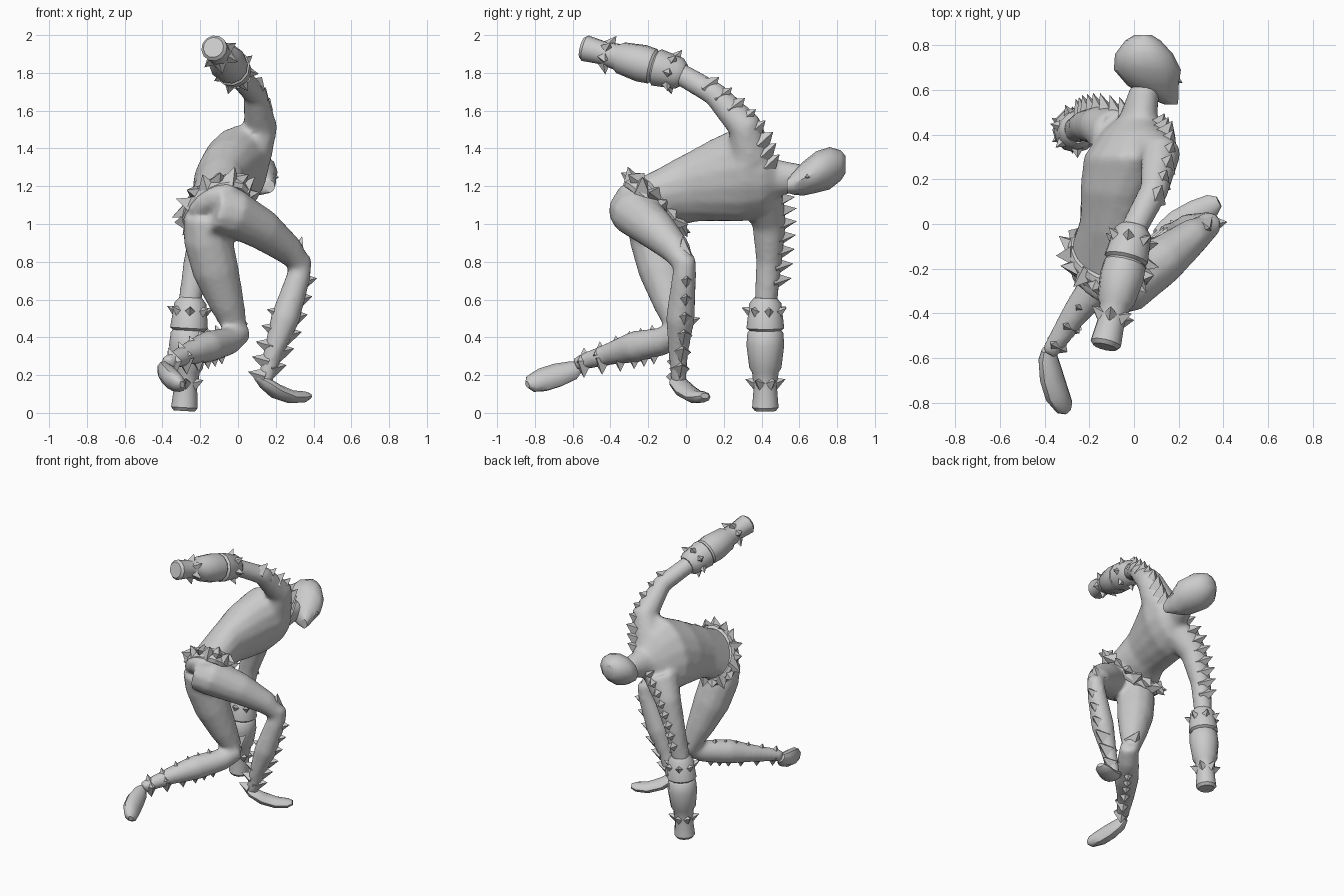
import bpy, bmesh, math
from mathutils import Vector as V

if "Cube" in bpy.data.objects:
    bpy.data.objects.remove(bpy.data.objects["Cube"])

def loft(bm, sections, n=12):
    """Skin elliptical sections (centre, half-axis A, half-axis B) into a closed tube."""
    rings = []
    for c, a, b in sections:
        rings.append([bm.verts.new(V(c) + V(a) * math.cos(2 * math.pi * i / n)
                                   + V(b) * math.sin(2 * math.pi * i / n)) for i in range(n)])
    for r, s in zip(rings, rings[1:]):
        for i in range(n):
            j = (i + 1) % n
            bm.faces.new((r[i], r[j], s[j], s[i]))
    bm.faces.new(rings[0][::-1])
    bm.faces.new(rings[-1])

def tube(bm, pts, n=12, ref=(1, 0, .1), flat=1):
    """Tube through (x, y, z, radius) points."""
    ps = [V(p[:3]) for p in pts]
    secs = []
    for i, p in enumerate(ps):
        t = (ps[min(i + 1, len(ps) - 1)] - ps[max(i - 1, 0)]).normalized()
        a = t.cross(V(ref)).normalized()
        secs.append((p, a * pts[i][3], a.cross(t) * pts[i][3] * flat))
    loft(bm, secs, n)

def spike(bm, p, d, r=.05, h=.09, along=(0, 0, 1)):
    """Four-sided pyramid at p pointing along d."""
    d = V(d).normalized()
    a = d.cross(V(along)).normalized()
    b = d.cross(a)
    base = [bm.verts.new(V(p) - d * .03 + v * r) for v in (a, b, -a, -b)]
    tip = bm.verts.new(V(p) + d * h)
    bm.faces.new(base[::-1])
    for i in range(4):
        bm.faces.new((base[i], base[(i + 1) % 4], tip))

def spike_row(bm, path, d, n, r=.05, h=.08):
    """Evenly spread n spikes along a polyline."""
    ps = [V(p) for p in path]
    for k in range(n):
        u = k / (n - 1) * (len(ps) - 1)
        i = min(int(u), len(ps) - 2)
        spike(bm, ps[i].lerp(ps[i + 1], u - i), d, r, h, ps[i + 1] - ps[i])

def finish(bm, name, smooth=None):
    bmesh.ops.recalc_face_normals(bm, faces=bm.faces)
    me = bpy.data.meshes.new(name)
    bm.to_mesh(me)
    bm.free()
    ob = bpy.data.objects.new(name, me)
    bpy.context.collection.objects.link(ob)
    if smooth:
        bpy.context.view_layer.objects.active = ob
        ob.select_set(True)
        bpy.ops.object.shade_smooth_by_angle(angle=math.radians(smooth))
        ob.select_set(False)
    return ob

# body: torso and limbs blended into one smooth skin
body = bmesh.new()
loft(body, [
    ((-.13, -.30, 1.07), (.01, -.05, .05), (.08, -.01, .02)),
    ((-.13, -.25, 1.08), (.02, -.11, .11), (.14, -.02, .04)),
    ((-.12, -.15, 1.11), (.02, -.12, .12), (.16, -.02, .04)),
    ((-.10, .00, 1.18), (.03, -.05, .17), (.14, 0, 0)),
    ((-.07, .15, 1.23), (.06, -.02, .215), (.16, 0, -.04)),
    ((-.03, .30, 1.27), (.10, 0, .25), (.17, 0, -.07)),
    ((.00, .41, 1.25), (.08, 0, .20), (.13, 0, -.05)),
    ((.02, .48, 1.24), (.03, 0, .10), (.08, 0, -.02)),
    ((.05, .62, 1.25), (0, 0, .065), (.065, 0, 0))], 16)
limbs = {
    "raised arm": [(.06, .34, 1.36, .12), (.12, .31, 1.52, .09), (.09, .15, 1.69, .065), (-.01, -.04, 1.80, .06)],
    "lowered arm": [(-.08, .40, 1.14, .12), (-.16, .44, 1.0, .09), (-.22, .44, .80, .07), (-.26, .42, .56, .06)],
    "planted thigh": [(-.13, -.30, 1.08, .12), (-.03, -.27, 1.06, .13), (.13, -.16, .97, .11), (.27, -.05, .86, .08), (.35, .0, .77, .05)],
    "planted shin": [(.34, .0, .83, .055), (.32, -.01, .72, .065), (.25, -.03, .5, .078), (.19, -.04, .33, .055), (.14, -.04, .16, .04)],
    "kneeling thigh": [(-.17, -.20, 1.05, .12), (-.16, -.17, .92, .13), (-.12, -.13, .76, .125), (-.06, -.08, .58, .095), (.0, -.03, .41, .055)],
    "kneeling shin": [(.02, -.03, .43, .06), (-.05, -.12, .38, .075), (-.16, -.27, .35, .085), (-.27, -.41, .31, .06), (-.38, -.58, .26, .04)],
}
for pts in limbs.values():
    tube(body, pts)
ob = finish(body, "body")
rm = ob.modifiers.new("blend", 'REMESH')
rm.mode = 'VOXEL'
rm.voxel_size = .018
rm.use_smooth_shade = True
sm = ob.modifiers.new("soften", 'SMOOTH')
sm.factor = .5
sm.iterations = 5

# head with jaw and nose, face turned to +x
head = bmesh.new()
loft(head, [(c, (rx, 0, 0), (0, 0, rz)) for c, rx, rz in (
    ((.165, .535, 1.20), .03, .035), ((.125, .57, 1.215), .075, .06),
    ((.085, .62, 1.24), .115, .09), ((.06, .69, 1.275), .15, .11),
    ((.045, .76, 1.295), .13, .112), ((.04, .82, 1.31), .08, .08),
    ((.04, .845, 1.315), .04, .045))], 12)
spike(head, (.19, .645, 1.25), (1, -.5, -.1), .04, .03, (0, 1, 0))
finish(head, "head", 40)

# feet
foot = bmesh.new()
tube(foot, [(.10, -.05, .19, .03), (.14, -.04, .16, .055), (.20, .0, .115, .065),
            (.28, .05, .085, .06), (.35, .085, .085, .05), (.38, .10, .09, .025)], 10, (0, 0, 1), .6)
finish(foot, "planted_foot", 40)
foot = bmesh.new()
tube(foot, [(-.39, -.56, .25, .03), (-.385, -.60, .225, .055), (-.37, -.68, .20, .068),
            (-.345, -.76, .175, .068), (-.31, -.82, .155, .05), (-.295, -.84, .15, .02)], 10, (1, -.1, .5), .75)
finish(foot, "trailing_foot", 40)

# gauntlets: flared cuff, forearm guard and fist, with spike collars
def gauntlet(name, start, end):
    bm = bmesh.new()
    s, e = V(start), V(end)
    prof = ((0, .06), (.05, .085), (.27, .10), (.29, .085), (.31, .095), (.42, .10),
            (.62, .085), (.66, .07), (.8, .062), (.97, .07), (1, .055))
    tube(bm, [(*s.lerp(e, t), r) for t, r in prof], 12)
    ax = (e - s).normalized()
    a = ax.cross(V((1, 0, .1))).normalized()
    b = ax.cross(a)
    for t, r, n, lean in ((.12, .08, 7, -.45), (.75, .06, 6, -.4)):
        for i in range(n):
            w = 2 * math.pi * i / n
            d = a * math.cos(w) + b * math.sin(w)
            spike(bm, s.lerp(e, t) + d * r, d + ax * lean, .045, .05, ax)
    finish(bm, name, 35)

gauntlet("raised_gauntlet", (.0, -.01, 1.79), (-.13, -.55, 1.935))
gauntlet("lowered_gauntlet", (-.25, .42, .61), (-.285, .42, .01))

# spikes along the arms
bm = bmesh.new()
spike_row(bm, [(.10, .13, 1.74), (.15, .29, 1.61), (.15, .41, 1.47), (.11, .45, 1.33)], (.35, .6, .5), 8, .06, .065)
finish(bm, "raised_arm_spikes")
bm = bmesh.new()
spike_row(bm, [(-.04, .49, 1.19), (-.14, .51, 1.05), (-.20, .50, .88), (-.235, .48, .70)], (-.3, .9, .15), 8, .055, .085)
finish(bm, "lowered_arm_spikes")

# spikes along the shins and over the knees
bm = bmesh.new()
spike_row(bm, [(.36, .0, .70), (.30, -.01, .46), (.20, -.03, .24)], (.9, .15, .2), 6, .055, .06)
spike_row(bm, [(.21, -.04, .53), (.15, -.05, .36), (.11, -.06, .20)], (-.8, -.1, .25), 5, .05, .06)
spike(bm, (.32, -.01, .86), (.25, -.1, 1), .055, .08, (1, 1, 0))
finish(bm, "planted_shin_spikes")
bm = bmesh.new()
spike_row(bm, [(-.10, -.18, .41), (-.21, -.33, .37), (-.35, -.54, .29)], (-.35, 0, 1), 6, .055, .06)
spike_row(bm, [(-.09, -.17, .31), (-.18, -.30, .28), (-.34, -.54, .24)], (.1, 0, -1), 6, .055, .055)
spike(bm, (.0, .0, .48), (.2, 1, .3), .06, .08)
finish(bm, "kneeling_shin_spikes")

# belt band and its ring of spikes
bm = bmesh.new()
c, a, b = V((-.12, -.16, 1.11)), V((.02, -.135, .13)), V((.175, -.02, .05))
ax = a.cross(b).normalized()
if ax.y < 0:
    ax = -ax
loft(bm, [(c + ax * t, a * k, b * k) for t, k in ((-.06, .95), (-.04, 1.03), (.02, 1.0), (.04, .9))], 16)
for i in range(16):
    w = 2 * math.pi * i / 16
    d = a * math.cos(w) + b * math.sin(w)
    spike(bm, c + d, d.normalized() + ax * (.5 if i % 2 else -.2), .055, .06, ax)
finish(bm, "belt_spikes")
